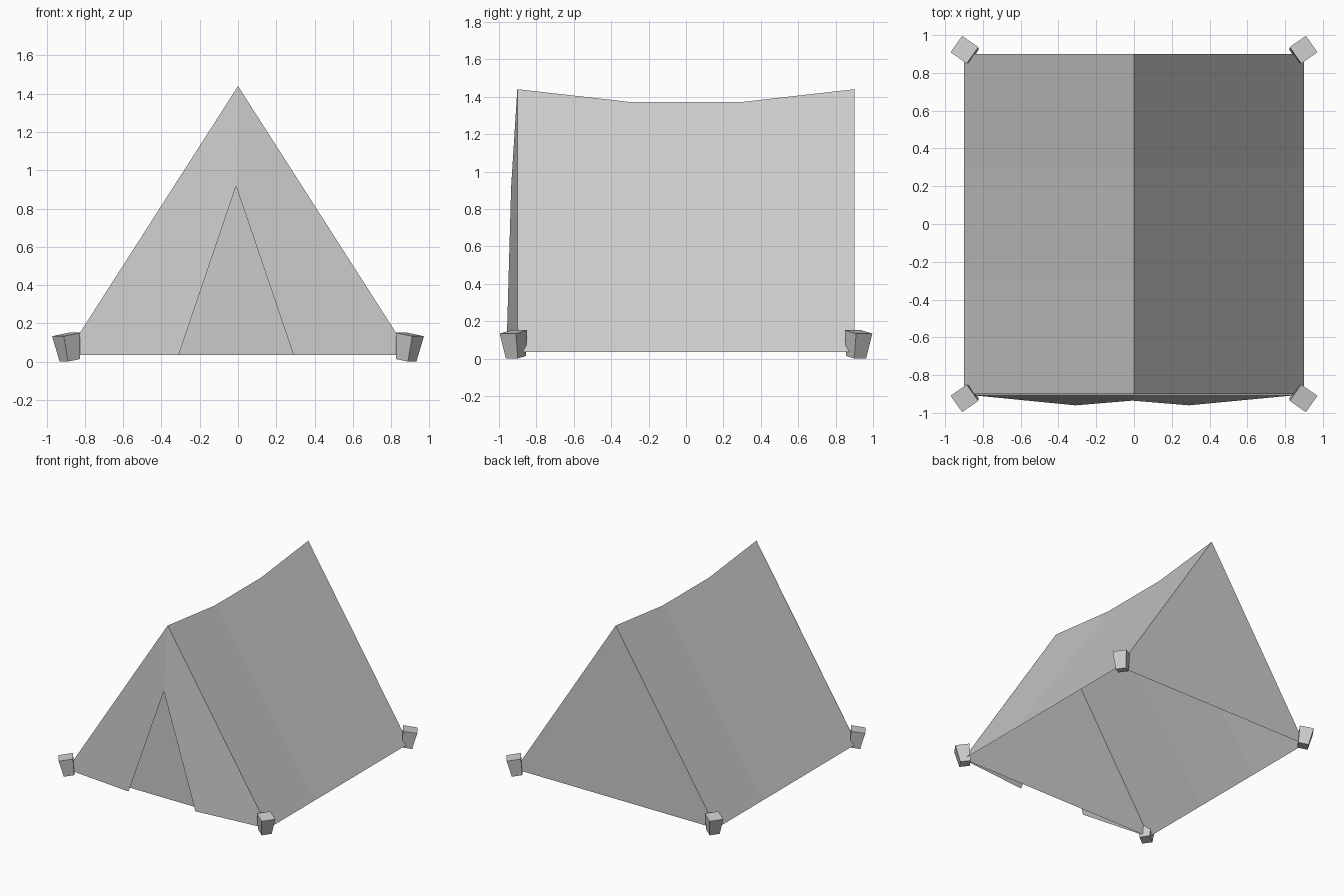
import bpy, bmesh
from math import radians, sqrt
from mathutils import Matrix, Vector

if "Cube" in bpy.data.objects:
    bpy.data.objects.remove(bpy.data.objects["Cube"])

W, BASE = 0.9, 0.035


def make_object(name, bm):
    mesh = bpy.data.meshes.new(name)
    bm.to_mesh(mesh)
    bm.free()
    obj = bpy.data.objects.new(name, mesh)
    bpy.context.collection.objects.link(obj)
    return obj


# Canvas shell: slopes lofted along the sagging ridge, closed front and back, open below
bm = bmesh.new()
rows = []
for y, z in [(-0.9, 1.44), (-0.3, 1.372), (0.3, 1.372), (0.9, 1.44)]:
    rows.append([bm.verts.new(p) for p in ((-W, y, BASE), (0, y, z), (W, y, BASE))])
for a, b in zip(rows, rows[1:]):
    bm.faces.new((a[0], a[1], b[1], b[0]))
    bm.faces.new((a[1], a[2], b[2], b[1]))
bm.faces.new((rows[0][0], rows[0][2], rows[0][1]))
bm.faces.new((rows[-1][2], rows[-1][0], rows[-1][1]))
bmesh.ops.recalc_face_normals(bm, faces=bm.faces)
make_object("tent_canvas", bm)

# Front door flaps, bulging slightly forward around the doorway
bm = bmesh.new()
apex = bm.verts.new((0, -0.902, 1.44))
door_top = bm.verts.new((-0.01, -0.935, 0.917))
for side, foot_x in ((-1, -0.31), (1, 0.29)):
    corner = bm.verts.new((side * W, -0.902, BASE))
    foot = bm.verts.new((foot_x, -0.96, BASE))
    for tri in ((apex, corner, door_top), (corner, foot, door_top)):
        bm.faces.new(tri if side < 0 else tri[::-1])
make_object("door_flaps", bm)

# Tapered corner pegs leaning outward, mirrored to all four corners
for sx, xn in ((-1, "left"), (1, "right")):
    for sy, yn in ((-1, "front"), (1, "back")):
        bm = bmesh.new()
        bmesh.ops.create_cone(bm, cap_ends=True, segments=4, depth=0.137,
                              radius1=0.078 / sqrt(2), radius2=0.106 / sqrt(2))
        # square the cone to its axes if its corners lie on them
        v = bm.verts[:][0].co
        if min(abs(v.x), abs(v.y)) < 1e-4:
            bm.transform(Matrix.Rotation(radians(45), 4, 'Z'))
        bm.transform(Matrix.Diagonal((sx, sy, 1, 1))
                     @ Matrix.Translation(Vector((0.888, 0.916, 0.075)))
                     @ Matrix.Rotation(radians(35), 4, 'Z')
                     @ Matrix.Rotation(radians(10), 4, 'Y'))
        bmesh.ops.recalc_face_normals(bm, faces=bm.faces)
        make_object(f"{yn}_{xn}_peg", bm)
